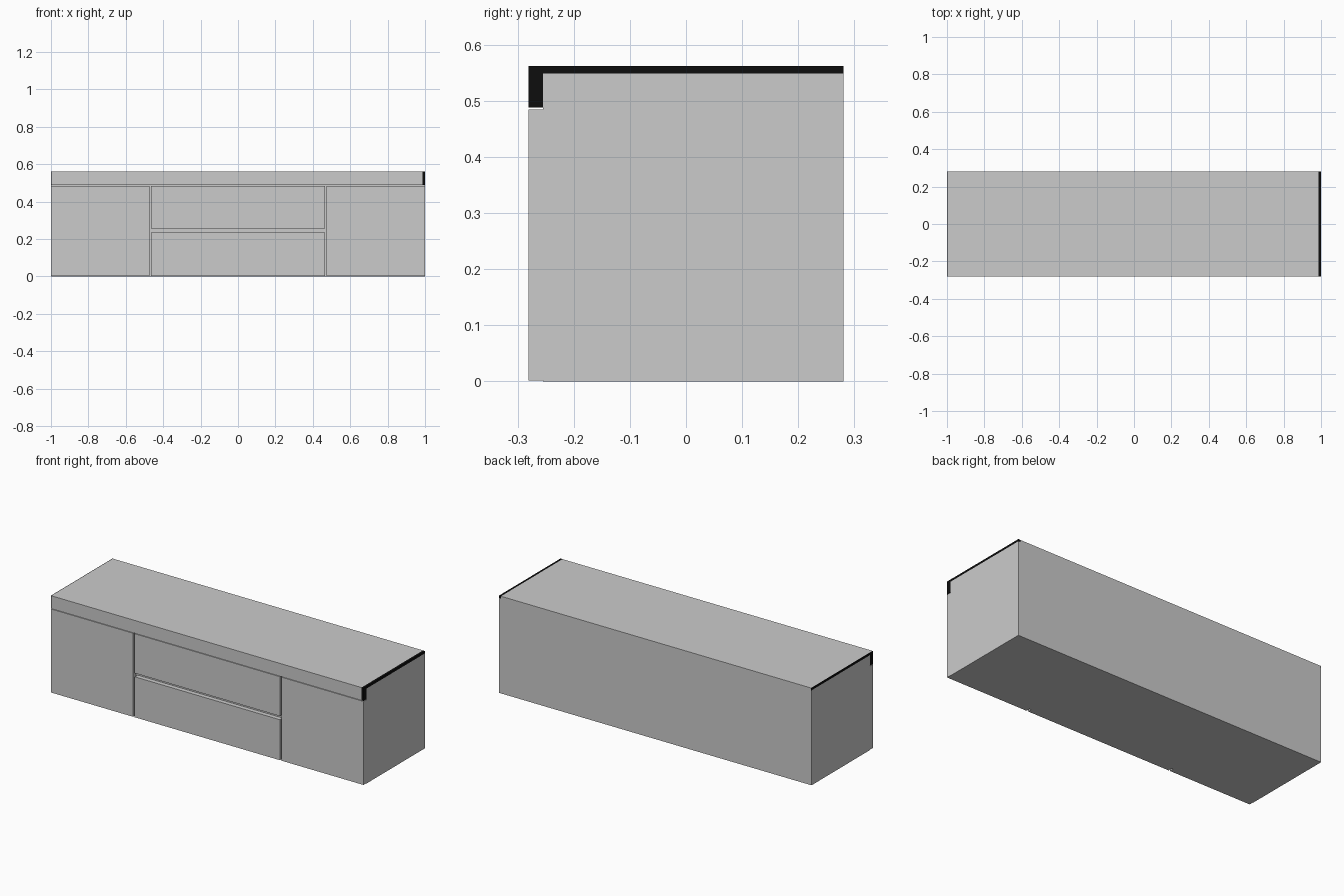
import bpy, bmesh

if "Cube" in bpy.data.objects:
    bpy.data.objects.remove(bpy.data.objects["Cube"])

black = bpy.data.materials.new("black_edge")
black.diffuse_color = (0.004, 0.004, 0.004, 1)
black.use_nodes = True
black.node_tree.nodes["Principled BSDF"].inputs["Base Color"].default_value = black.diffuse_color


def finish(name, bm, mat=None):
    bmesh.ops.recalc_face_normals(bm, faces=bm.faces)
    me = bpy.data.meshes.new(name)
    bm.to_mesh(me)
    bm.free()
    ob = bpy.data.objects.new(name, me)
    bpy.context.collection.objects.link(ob)
    if mat:
        me.materials.append(mat)
    return ob


def extrude_x(name, profile, x0, x1, mat=None):
    """Extrude a closed (y, z) profile from x0 to x1."""
    bm = bmesh.new()
    face = bm.faces.new([bm.verts.new((x0, y, z)) for y, z in profile])
    ext = bmesh.ops.extrude_face_region(bm, geom=[face])
    verts = [v for v in ext["geom"] if isinstance(v, bmesh.types.BMVert)]
    bmesh.ops.translate(bm, verts=verts, vec=(x1 - x0, 0, 0))
    return finish(name, bm, mat)


def box(name, x0, x1, y0, y1, z0, z1):
    return extrude_x(name, [(y0, z0), (y1, z0), (y1, z1), (y0, z1)], x0, x1)


FRONT, FACE, BACK = -0.281, -0.255, 0.281
HEIGHT, UNDER, LIP = 0.562, 0.549, 0.488

# Cabinet body behind the fronts
box("cabinet_body", -1, 1, FACE, BACK, 0, UNDER)

# Worktop with a deep front lip, and black bands on both ends
top = [(FRONT, LIP), (FACE, LIP), (FACE, UNDER), (BACK, UNDER),
       (BACK, HEIGHT), (FRONT, HEIGHT)]
extrude_x("worktop", top, -0.997, 0.987)
extrude_x("worktop_left_edge", top, -1, -0.997, black)
extrude_x("worktop_right_edge", top, 0.987, 1, black)

# Side doors
for side, x0, x1 in (("left", -1, -0.474), ("right", 0.474, 1)):
    box(side + "_door", x0, x1, FRONT, FACE, 0.002, 0.485)

# Two centre drawers with a finger gap between them
for name, z0, z1 in (("lower", 0.002, 0.236), ("upper", 0.257, 0.485)):
    box(name + "_drawer_front", -0.464, 0.464, FRONT, FACE, z0, z1)
